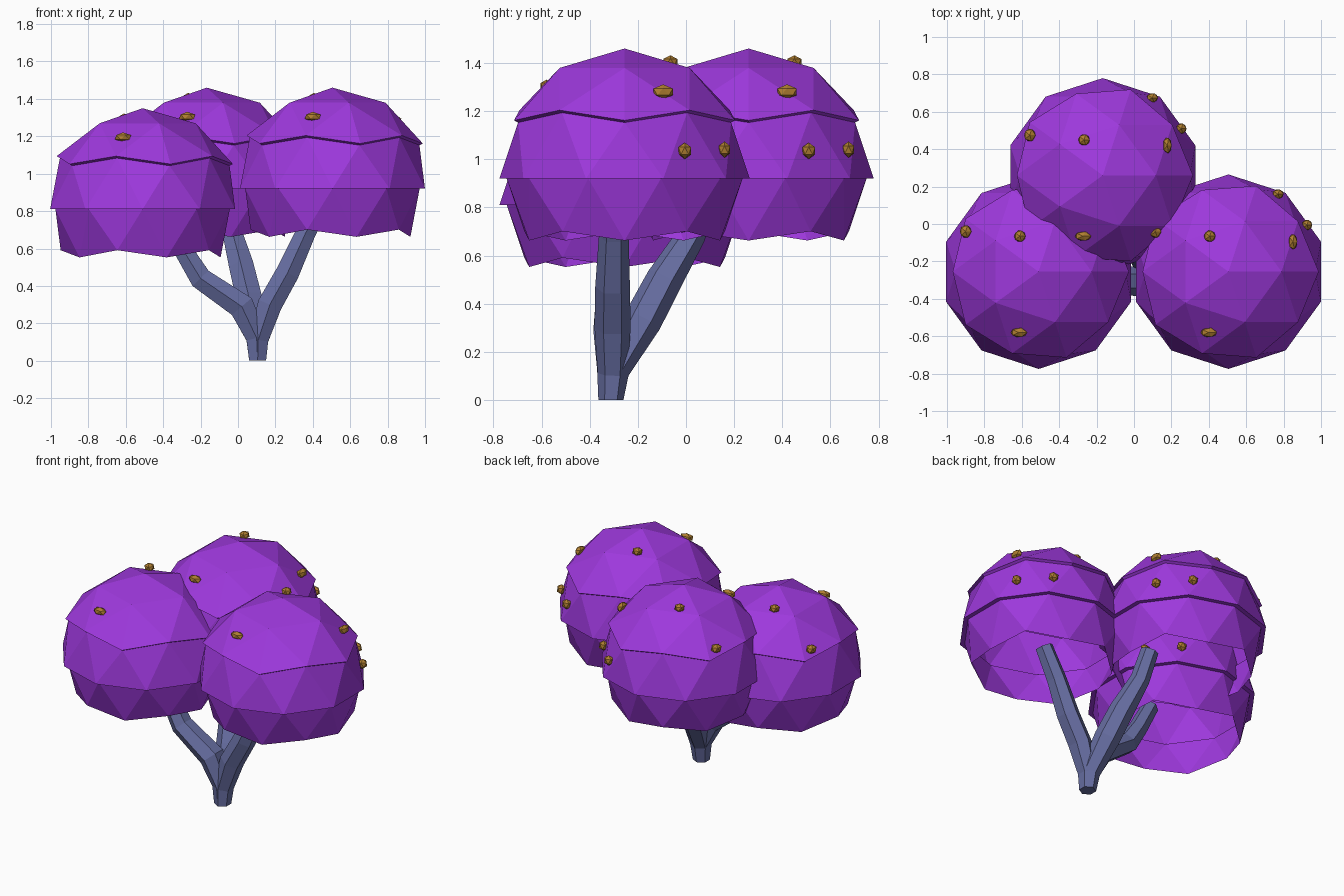
import bpy, bmesh, math
from mathutils import Vector, Matrix

if "Cube" in bpy.data.objects:
    bpy.data.objects.remove(bpy.data.objects["Cube"], do_unlink=True)


def material(name, rgb):
    m = bpy.data.materials.new(name)
    m.use_nodes = True
    m.diffuse_color = (*rgb, 1)
    m.node_tree.nodes["Principled BSDF"].inputs["Base Color"].default_value = (*rgb, 1)
    return m


PURPLE = material("purple leaves", (0.34, 0.04, 0.72))
SLATE = material("slate blue bark", (0.135, 0.155, 0.36))
GOLD = material("gold fruit", (0.43, 0.21, 0.03))


def finish(bm, name, mat):
    bmesh.ops.recalc_face_normals(bm, faces=bm.faces[:])
    mesh = bpy.data.meshes.new(name)
    bm.to_mesh(mesh)
    bm.free()
    mesh.materials.append(mat)
    ob = bpy.data.objects.new(name, mesh)
    bpy.context.collection.objects.link(ob)
    return ob


# Leaf clump: hollow dome of three stepped bands, open underneath
BAND_RADII = (0.54, 0.52, 0.49)
BAND_LIMITS = (0.44, -0.01, -0.53)


def leaf_clump(name, centre):
    ball = bmesh.new()
    bmesh.ops.create_icosphere(ball, subdivisions=2, radius=1)
    bm = bmesh.new()
    made = {}

    def band_of(face):
        low = min(v.co.z for v in face.verts)
        return next((i for i, lim in enumerate(BAND_LIMITS) if low > lim), None)

    def vert(v, band):
        key = (v.index, band)
        if key not in made:
            made[key] = bm.verts.new(v.co * BAND_RADII[band] + centre)
        return made[key]

    for f in ball.faces:
        band = band_of(f)
        if band is not None:
            bm.faces.new([vert(v, band) for v in f.verts])
    # step between neighbouring bands
    for e in ball.edges:
        a, b = [band_of(f) for f in e.link_faces]
        if a != b and a is not None and b is not None:
            p, q = e.verts
            bm.faces.new([vert(p, a), vert(q, a), vert(q, b), vert(p, b)])
    ball.free()
    finish(bm, name, PURPLE)


# Fruit: offset from the clump centre, then half sizes
FRUIT = [
    ((-0.105, -0.325, 0.385), (0.048, 0.028, 0.026)),
    ((0.345, 0.16, 0.36), (0.026, 0.047, 0.031)),
    ((0.42, 0.25, 0.115), (0.031, 0.031, 0.034)),
    ((0.265, 0.415, 0.12), (0.034, 0.028, 0.034)),
    ((-0.10, 0.19, 0.485), (0.034, 0.034, 0.027)),
    ((-0.39, 0.215, 0.30), (0.034, 0.038, 0.030)),
]


def fruit(name, centre):
    bm = bmesh.new()
    for offset, size in FRUIT:
        place = Matrix.Translation(centre + Vector(offset)) @ Matrix.Diagonal((*size, 1))
        bmesh.ops.create_icosphere(bm, subdivisions=1, radius=1, matrix=place)
    finish(bm, name, GOLD)


CLUMPS = {
    "left": Vector((0.505, -0.255, 0.92)),
    "right": Vector((-0.51, -0.255, 0.81)),
    "back": Vector((-0.167, 0.26, 0.92)),
}
for side, centre in CLUMPS.items():
    leaf_clump(side + "_leaf_clump", centre)
    fruit(side + "_fruit", centre)


# Branches: tapered six-sided limbs that share the trunk foot
def limb(name, path, sides=6):
    bm = bmesh.new()
    pts = [Vector(p[:3]) for p in path]
    rings = []
    for i, p in enumerate(pts):
        t = Vector((0, 0, 1))
        if i:
            t = (p - pts[i - 1]).normalized()
            if i + 1 < len(pts):
                t += (pts[i + 1] - p).normalized()
        t.normalize()
        u = Vector((0, 1, 0)).cross(t).normalized()
        v = t.cross(u)
        ring = []
        for k in range(sides):
            a = math.tau * (k + 0.5) / sides
            ring.append(bm.verts.new(p + (u * math.cos(a) + v * math.sin(a)) * path[i][3]))
        rings.append(ring)
    for lo, hi in zip(rings, rings[1:]):
        for k in range(sides):
            n = (k + 1) % sides
            bm.faces.new([lo[k], lo[n], hi[n], hi[k]])
    bm.faces.new(rings[0])
    bm.faces.new(rings[-1])
    finish(bm, name, SLATE)


FOOT = (0.105, -0.312, 0, 0.052)
limb("left_branch", [FOOT, (0.108, -0.305, 0.11, 0.062), (0.17, -0.305, 0.3, 0.075),
                     (0.265, -0.305, 0.47, 0.072), (0.36, -0.3, 0.68, 0.062),
                     (0.46, -0.3, 0.87, 0.055)])
limb("right_branch", [FOOT, (0.1, -0.305, 0.12, 0.064), (0.02, -0.305, 0.29, 0.08),
                      (-0.2, -0.305, 0.44, 0.068), (-0.28, -0.3, 0.57, 0.058),
                      (-0.38, -0.3, 0.76, 0.052)])
limb("back_branch", [FOOT, (0.1, -0.3, 0.12, 0.064), (0.06, -0.18, 0.33, 0.08),
                     (0.02, -0.09, 0.5, 0.076), (-0.03, 0.02, 0.68, 0.06),
                     (-0.05, 0.09, 0.86, 0.055)])
